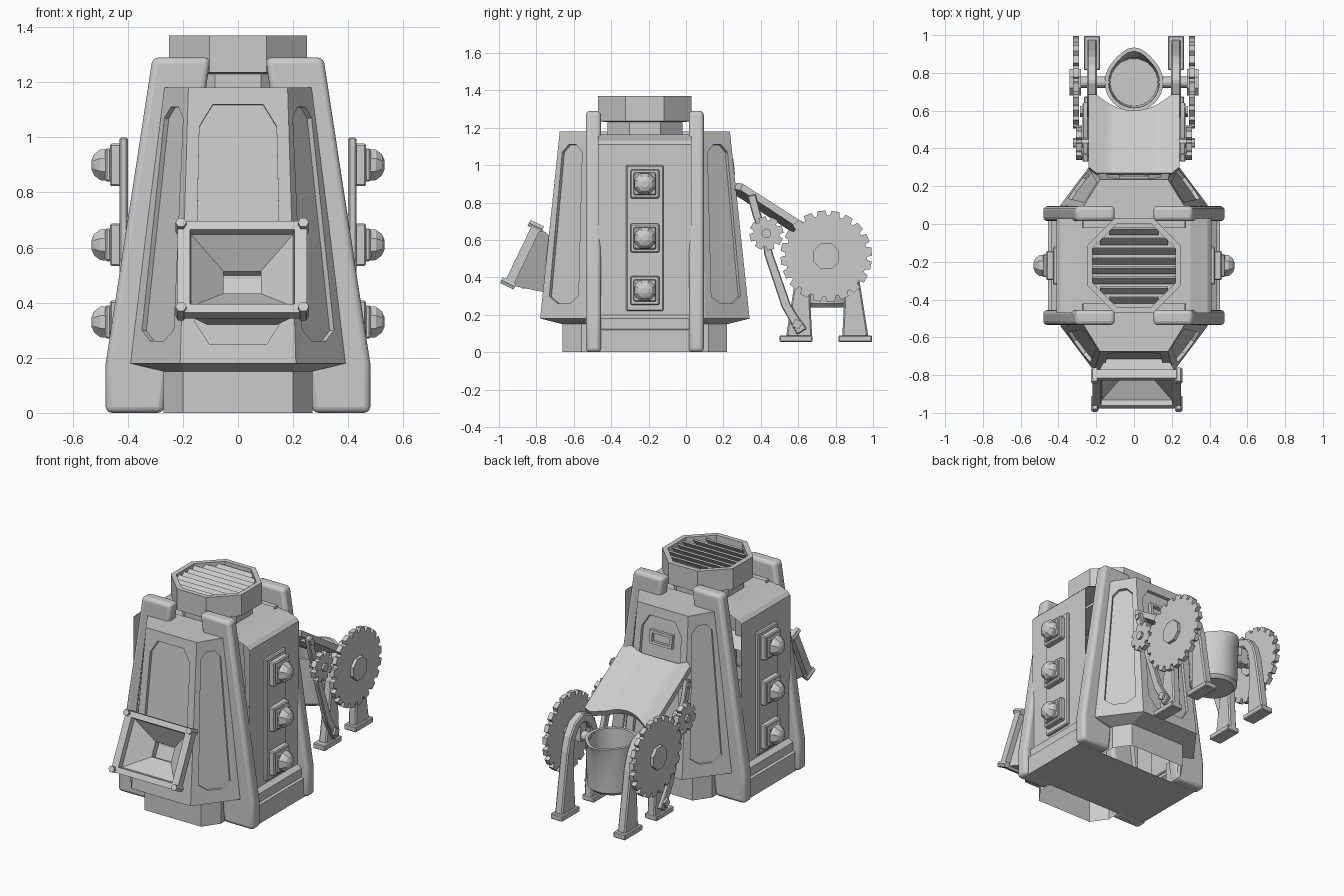
import bpy, bmesh, math
from mathutils import Vector, Matrix

if "Cube" in bpy.data.objects:
    bpy.data.objects.remove(bpy.data.objects["Cube"])

grey = bpy.data.materials.new("light_grey")
grey.use_nodes = True
grey.diffuse_color = (0.6, 0.6, 0.6, 1)
grey.node_tree.nodes["Principled BSDF"].inputs["Base Color"].default_value = (0.6, 0.6, 0.6, 1)

CY = -0.22  # centre of the tower in y


def finish(name, bm, bevel=0, smooth=False, matrix=None):
    bmesh.ops.remove_doubles(bm, verts=bm.verts, dist=0.0001)
    bmesh.ops.recalc_face_normals(bm, faces=bm.faces)
    if matrix:
        bm.transform(matrix)
    mesh = bpy.data.meshes.new(name)
    bm.to_mesh(mesh)
    bm.free()
    mesh.materials.append(grey)
    ob = bpy.data.objects.new(name, mesh)
    bpy.context.collection.objects.link(ob)
    if bevel:
        mod = ob.modifiers.new("bevel", 'BEVEL')
        mod.width, mod.segments = bevel, 3 if smooth else 1
    if smooth:
        bpy.ops.object.select_all(action='DESELECT')
        ob.select_set(True)
        bpy.context.view_layer.objects.active = ob
        bpy.ops.object.shade_smooth_by_angle(angle=math.radians(40))
    return ob


def loft(name, rings, start=True, end=True, **kw):
    """Skin closed rings of points; optionally cap the ends."""
    bm = bmesh.new()
    rows = [[bm.verts.new(p) for p in r] for r in rings]
    n = len(rows[0])
    for a, b in zip(rows, rows[1:]):
        for i in range(n):
            j = (i + 1) % n
            bm.faces.new((a[i], a[j], b[j], b[i]))
    if start:
        bm.faces.new(rows[0])
    if end:
        bm.faces.new(rows[-1])
    return finish(name, bm, **kw)


def prism(name, pts, axis, a, b, caps=True, **kw):
    def place(p, t):
        return {'x': (t, p[0], p[1]), 'y': (p[0], t, p[1]), 'z': (p[0], p[1], t)}[axis]
    return loft(name, [[place(p, t) for p in pts] for t in (a, b)], caps, caps, **kw)


def box(name, x, y, z, **kw):
    return prism(name, [(x[0], y[0]), (x[1], y[0]), (x[1], y[1]), (x[0], y[1])], 'z', *z, **kw)


def ngon(n, r, cx=0, cy=0, phase=0.0):
    return [(cx + r * math.cos(math.tau * i / n + phase),
             cy + r * math.sin(math.tau * i / n + phase)) for i in range(n)]


def rect(w, h, y):
    return [(-w, y, -h), (w, y, -h), (w, y, h), (-w, y, h)]


def gear(n, r, root, cy, cz):
    pts = []
    for i in range(n):
        for t, rad in ((0.05, r), (0.62, r), (0.72, root), (0.95, root)):
            a = math.tau * (i + t) / n
            pts.append((cy + rad * math.cos(a), cz + rad * math.sin(a)))
    return pts


def strip(path):
    """Outline of a bar following (u, v, width) points."""
    left, right = [], []
    for i, (u, v, w) in enumerate(path):
        p, q = path[max(i - 1, 0)], path[min(i + 1, len(path) - 1)]
        d = Vector((q[0] - p[0], q[1] - p[1])).normalized() * w / 2
        left.append((u - d.y, v + d.x))
        right.append((u + d.y, v - d.x))
    return left + right[::-1]


def recessed_panel(bm, quad, u0, u1, v0, v1, cu, cv, depth=0.02):
    """Quad (bl, br, tr, tl) with a sunken, corner-cut field."""
    bl, br, tr, tl = map(Vector, quad)

    def at(u, v):
        return bl.lerp(br, u).lerp(tl.lerp(tr, u), v)
    normal = (br - bl).cross(tl - bl).normalized()
    if normal.dot(at(0.5, 0.5) - Vector((0, CY, 0.68))) < 0:
        normal.negate()
    uv = [(u0, v0 + cv), (u0 + cu, v0), (u1 - cu, v0), (u1, v0 + cv),
          (u1, v1 - cv), (u1 - cu, v1), (u0 + cu, v1), (u0, v1 - cv)]
    rim = [bm.verts.new(at(*p)) for p in uv]
    low = [bm.verts.new(v.co - normal * depth) for v in rim]
    corner = [bm.verts.new(c) for c in (bl, br, tr, tl)]
    for i in range(4):
        a, b, c = rim[2 * i], rim[2 * i + 1], rim[(2 * i + 2) % 8]
        bm.faces.new((corner[i], b, a))
        bm.faces.new((corner[i], corner[(i + 1) % 4], c, b))
    for i in range(8):
        j = (i + 1) % 8
        bm.faces.new((rim[i], rim[j], low[j], low[i]))
    bm.faces.new(low)


# Faceted front and back walls with their plinths
for s, side in ((-1, "front"), (1, "back")):
    def row(xo, do, xi, di, z, back=0.2):
        half = [(-xo, back), (-xo, do), (-xi, di), (xi, di), (xo, do), (xo, back)]
        return [(x, CY + s * d, z) for x, d in half]
    foot, plinth = row(0.27, 0.34, 0.2, 0.44, 0), row(0.27, 0.34, 0.2, 0.44, 0.15)
    low, top = row(0.39, 0.32, 0.21, 0.56, 0.18), row(0.27, 0.31, 0.18, 0.455, 1.18)
    bm = bmesh.new()
    for a, b in ((foot, plinth), (plinth, low), (low, top)):
        for i in range(5):
            quad = (a[i], a[i + 1], b[i + 1], b[i])
            if a is low and i == 2:
                recessed_panel(bm, quad, 0.12, 0.88, 0.07, 0.94, 0.13, 0.08)
            elif a is low and i in (1, 3):
                recessed_panel(bm, quad, 0.16, 0.84, 0.08, 0.93, 0.2, 0.04)
            else:
                bm.faces.new([bm.verts.new(p) for p in quad])
    bm.faces.new([bm.verts.new(p) for p in top])
    finish(side + "_wall", bm)

# Side walls and roof as one open arch, with the stepped skirting
half = [(0.455, 0), (0.455, 0.12), (0.44, 0.125), (0.44, 0.18), (0.41, 0.2),
        (0.41, 1.11), (0.39, 1.13), (0.3, 1.165)]
arch = half + [(-x, z) for x, z in half[::-1]]
prism("side_walls", arch, 'y', CY - 0.25, CY + 0.25, caps=False)

# Four corner buttresses
for sx in (-1, 1):
    for sy in (-1, 1):
        pts = [(0.27, 0), (0.48, 0), (0.48, 0.18), (0.31, 1.29), (0.1, 1.29), (0.12, 1.15)]
        prism("buttress", [(sx * x, z) for x, z in pts], 'y',
              CY + sy * 0.235, CY + sy * 0.315, bevel=0.022, smooth=True)

# Side plates with three lamp studs each
for s in (-1, 1):
    box("stud_plate", sorted((s * 0.4, s * 0.43)), (-0.32, -0.12), (0.22, 1.0), bevel=0.006)
    for z in (0.9, 0.61, 0.33):
        def block(name, r, a, b, **kw):
            prism(name, ngon(4, r * math.sqrt(2), CY, z, math.pi / 4), 'x', s * a, s * b, **kw)
        block("stud_base", 0.077, 0.42, 0.465, bevel=0.006)
        block("stud_mount", 0.06, 0.46, 0.482, bevel=0.006)
        loft("stud_dome", [[(s * x, y, zz) for y, zz in ngon(8, r, CY, z, math.pi / 8)]
                           for x, r in ((0.48, 0.062), (0.5, 0.06), (0.522, 0.042), (0.532, 0.018))])

# Octagonal vent cap with slanted louvres
def octa(r, z):
    return [(x, y, z) for x, y in ngon(8, r / math.cos(math.pi / 8), 0, CY, math.pi / 8)]

loft("cap_neck", [octa(0.2, 1.15), octa(0.2, 1.24)])
loft("cap", [octa(0.2, 1.23), octa(0.25, 1.235), octa(0.25, 1.37), octa(0.22, 1.37), octa(0.22, 1.31)])
for i in range(8):
    d = (i - 3.5) * 0.052
    w = min(0.22, 0.311 - abs(d))
    prism("louvre", [(CY + d - 0.02, 1.32), (CY + d - 0.012, 1.315),
                     (CY + d + 0.02, 1.355), (CY + d + 0.012, 1.36)], 'x', -w, w)

# Tilted square horn on the front
tilt = Matrix.Translation((0.015, -0.895, 0.53)) @ Matrix.Rotation(-0.45, 4, 'X')
loft("horn", [rect(0.13, 0.13, 0.21), rect(0.2, 0.17, 0.05), rect(0.235, 0.185, 0.05), rect(0.235, 0.185, 0),
              rect(0.19, 0.15, 0), rect(0.185, 0.145, 0.03), rect(0.068, 0.045, 0.13),
              rect(0.068, 0.045, 0.17)], start=False, matrix=tilt)
for sx in (-1, 1):
    for sz in (-1, 1):
        prism("horn_bolt", ngon(6, 0.02, sx * 0.222, sz * 0.17), 'y', -0.02, 0.06, matrix=tilt)
prism("horn_bracket", [(-0.88, 0.34), (-0.7, 0.34), (-0.7, 0.42), (-0.84, 0.38)], 'x', -0.11, 0.14)

# Framed slot high on the back wall
loft("back_slot", [rect(0.08, 0.042, -0.03), rect(0.08, 0.042, 0.015), rect(0.062, 0.026, 0.015),
                   rect(0.062, 0.026, -0.015)],
     matrix=Matrix.Translation((0, 0.243, 0.99)) @ Matrix.Rotation(0.105, 4, 'X'))

# Delivery chute, dished across and scooped at its lower end
rings = []
for i in range(-12, 13):
    x = i * 0.02
    lip = max(0, abs(x) - 0.13) * 0.4
    ends = (0.27 + max(0, abs(x) - 0.2) * 0.8, min(0.6 + 2.2 * x * x, 0.685))
    z = [0.865 + lip - 0.64 * (y - 0.29) for y in ends]
    rings.append([(x, ends[0], z[0]), (x, ends[1], z[1]),
                  (x, ends[1] - 0.018, z[1] - 0.035), (x, ends[0] - 0.01, z[0] - 0.035)])
loft("chute", rings, smooth=True)

# Pouring cup with a pointed lip
def cup_ring(r, z, lip=0.0):
    pts = []
    for i in range(32):
        a = math.tau * i / 32
        k = r + lip * max(0, math.sin(a)) ** 8
        pts.append((k * math.cos(a), 0.75 + k * math.sin(a), z))
    return pts

loft("cup", [cup_ring(0.125, 0.24), cup_ring(0.145, 0.26), cup_ring(0.152, 0.47), cup_ring(0.155, 0.55, 0.03),
             cup_ring(0.135, 0.55, 0.03), cup_ring(0.132, 0.47), cup_ring(0.125, 0.28)], smooth=True)

# Gear stands, axles, gears and levers on both sides
leg = [(0.605, 0.08, 0.14), (0.615, 0.27, 0.1), (0.63, 0.46, 0.07), (0.65, 0.54, 0.06),
       (0.69, 0.6, 0.06), (0.755, 0.625, 0.06)]
arch = leg + [(1.51 - u, v, w) for u, v, w in leg[-2::-1]]
lever = [(0.35, 0.84, 0.045), (0.38, 0.73, 0.045), (0.43, 0.6, 0.04), (0.44, 0.53, 0.045),
         (0.535, 0.25, 0.05), (0.57, 0.19, 0.05), (0.62, 0.11, 0.06)]
for s in (-1, 1):
    def part(name, pts, a, b, **kw):
        prism(name, pts, 'x', s * a, s * b, **kw)
    part("stand_arch", strip(arch), 0.195, 0.25, bevel=0.008)
    for y0, y1 in ((0.5, 0.675), (0.815, 0.995)):
        box("stand_foot", sorted((s * 0.18, s * 0.265)), (y0, y1), (0.055, 0.09), bevel=0.005)
    part("axle", ngon(12, 0.03, 0.75, 0.513), 0.13, 0.3)
    part("axle_arm", [(0.72, 0.48), (0.78, 0.48), (0.78, 0.62), (0.72, 0.62)], 0.2, 0.245)
    part("large_gear", gear(20, 0.245, 0.218, 0.75, 0.513), 0.292, 0.322)
    part("large_hub", ngon(8, 0.075, 0.75, 0.513, math.pi / 8), 0.28, 0.342)
    part("small_gear", gear(8, 0.092, 0.07, 0.43, 0.635), 0.275, 0.308)
    part("small_hub", ngon(8, 0.026, 0.43, 0.635), 0.22, 0.322)
    part("lever", strip(lever), 0.24, 0.272, bevel=0.005)
    part("lever_bolt", ngon(4, 0.03, 0.595, 0.15, 0.3), 0.26, 0.285)
    part("chute_pivot", ngon(8, 0.018, 0.36, 0.81), 0.2, 0.28)
